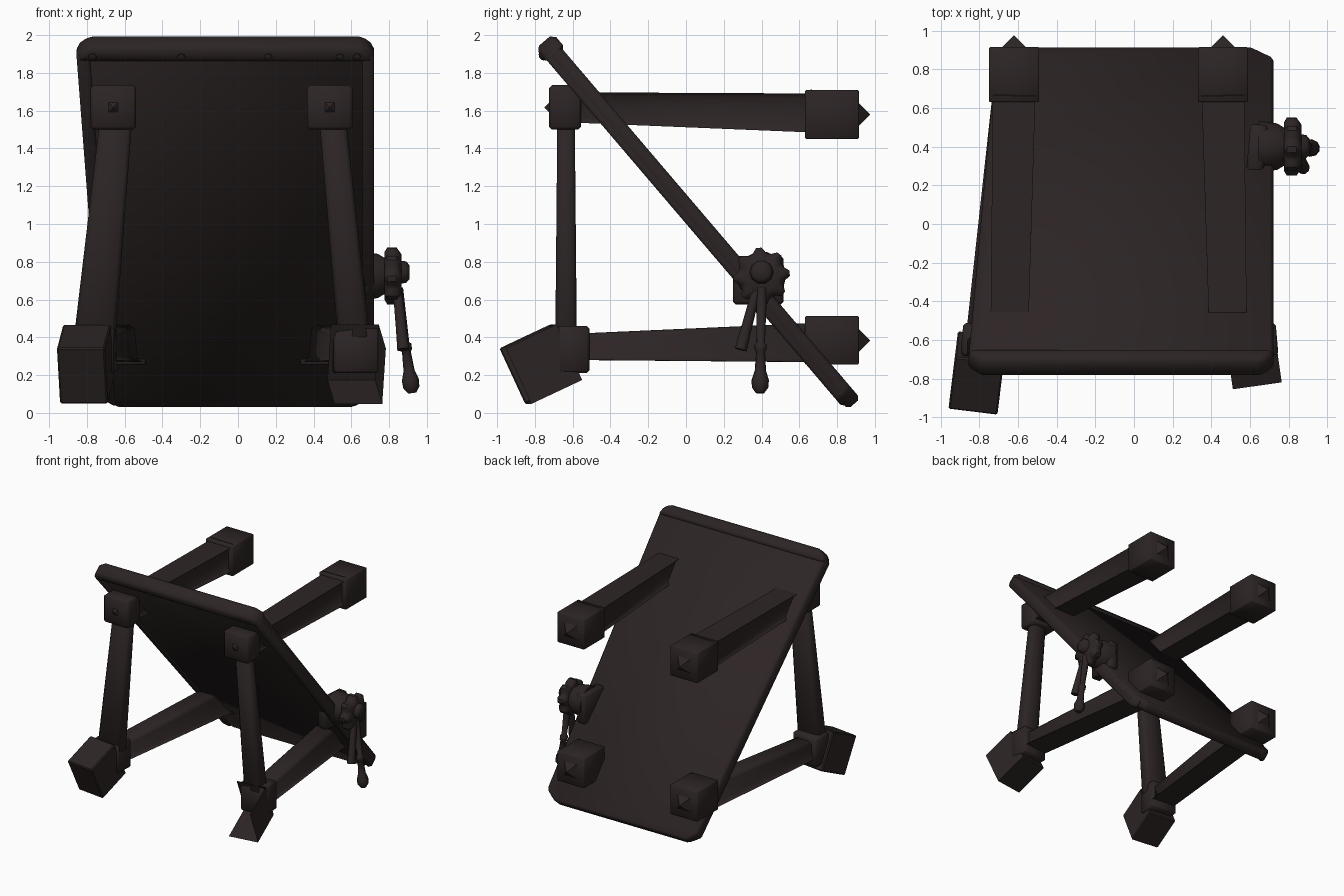
import bpy, bmesh, math
from mathutils import Vector, Matrix

if "Cube" in bpy.data.objects:
    bpy.data.objects.remove(bpy.data.objects["Cube"])

mat = bpy.data.materials.new("dark brown wood")
mat.diffuse_color = (0.026, 0.018, 0.018, 1)
mat.use_nodes = True
mat.node_tree.nodes["Principled BSDF"].inputs["Base Color"].default_value = mat.diffuse_color
DOWN = Vector((0, 0.649, -0.761))   # down the board slope
NORM = Vector((0, 0.761, 0.649))    # out of the board's upper face


def finish(bm, name, bevel=0.0, smooth=True):
    if bevel:
        bmesh.ops.bevel(bm, geom=bm.edges[:], offset=bevel, segments=1, affect='EDGES')
    bmesh.ops.recalc_face_normals(bm, faces=bm.faces[:])
    me = bpy.data.meshes.new(name)
    bm.to_mesh(me)
    bm.free()
    ob = bpy.data.objects.new(name, me)
    bpy.context.collection.objects.link(ob)
    me.materials.append(mat)
    if smooth:
        bpy.ops.object.select_all(action='DESELECT')
        ob.select_set(True)
        bpy.context.view_layer.objects.active = ob
        bpy.ops.object.shade_smooth_by_angle(angle=math.radians(50))
    return ob


def box(name, lo, hi, bevel=0.008, spike=0, turn=0):
    """Block, optionally with a small pyramid point on its outer y face."""
    lo, hi = Vector(lo), Vector(hi)
    c = (lo + hi) / 2
    rot = Matrix.Rotation(math.radians(turn), 3, 'Z')
    bm = bmesh.new()
    bmesh.ops.create_cube(bm, size=1)
    for v in bm.verts:
        v.co = c + rot @ (v.co * (hi - lo))
    finish(bm, name, bevel)
    if spike:
        y = hi.y if spike > 0 else lo.y
        r = min(0.06, abs(spike))
        bm = bmesh.new()
        base = [bm.verts.new((c.x + a * r, y, c.z + b * r))
                for a, b in ((-1, -1), (1, -1), (1, 1), (-1, 1))]
        tip = bm.verts.new((c.x, y + spike, c.z))
        for i in range(4):
            bm.faces.new((base[i], base[(i + 1) % 4], tip))
        bm.faces.new(base)
        finish(bm, name + "_point", 0, False)


def beam(name, a, b, sa, sb, bevel=0.022):
    """Tapered square beam from a to b, half sizes (x, other) at each end."""
    a, b = Vector(a), Vector(b)
    d = (b - a).normalized()
    side = (Vector((1, 0, 0)) - d * d.x).normalized()
    up = d.cross(side)
    bm = bmesh.new()
    bmesh.ops.create_cube(bm, size=2)
    for v in bm.verts:
        p, s = (b, sb) if v.co.z > 0 else (a, sa)
        v.co = p + side * v.co.x * s[0] + up * v.co.y * s[1]
    finish(bm, name, bevel)


def place(x, s, n):
    """Board space (x, distance down the slope, height off the slope) to world."""
    return Vector((x, -0.66, 1.933)) + DOWN * s + NORM * n


def prism(name, pts, n0, n1, bevel):
    bm = bmesh.new()
    f = bm.faces.new([bm.verts.new(place(x, s, n0)) for x, s in pts])
    r = bmesh.ops.extrude_face_region(bm, geom=[f])
    vs = [g for g in r['geom'] if isinstance(g, bmesh.types.BMVert)]
    bmesh.ops.translate(bm, verts=vs, vec=NORM * (n1 - n0))
    finish(bm, name, bevel)


def lathe(name, prof, origin, axis, sides=14, bumps=0, bump=0.0):
    """Revolve (distance, radius) points around an axis."""
    rot = Vector(axis).to_track_quat('Z', 'Y').to_matrix()
    bm = bmesh.new()
    rings = []
    for h, r in prof:
        ring = []
        for i in range(sides):
            t = 2 * math.pi * i / sides
            q = r + (bump if bumps and i % (sides // bumps) < 2 else 0)
            ring.append(bm.verts.new(Vector(origin) + rot @ Vector((q * math.cos(t), q * math.sin(t), h))))
        rings.append(ring)
    for p, q in zip(rings, rings[1:]):
        for i in range(sides):
            j = (i + 1) % sides
            bm.faces.new((p[i], p[j], q[j], q[i]))
    bm.faces.new(rings[0])
    bm.faces.new(rings[-1])
    finish(bm, name)


# sloping board with side rails underneath and a thick top bar
prism("board", [(-0.855, -0.02), (-0.79, -0.08), (0.66, -0.08), (0.72, -0.02), (0.72, 2.36),
                (0.61, 2.44), (-0.64, 2.44), (-0.715, 2.37)], -0.088, 0, 0.018)
prism("left_rail", [(-0.855, -0.02), (-0.785, -0.02), (-0.65, 2.42), (-0.715, 2.37)], -0.102, -0.02, 0.012)
prism("right_rail", [(0.66, -0.02), (0.72, -0.02), (0.72, 2.36), (0.66, 2.41)], -0.102, -0.02, 0.012)
prism("top_bar", [(-0.855, -0.025), (-0.79, -0.085), (0.66, -0.085), (0.72, -0.025), (0.72, 0.02),
                  (-0.852, 0.02)], -0.108, 0.016, 0.024)

# rivets on the top bar
for x in (-0.77, -0.3, 0.16, 0.54, 0.63):
    lathe("rivet", [(-0.01, 0.022), (0.008, 0.022), (0.016, 0.008)],
          place(x, -0.03, -0.106), -NORM, 8)

# frame: posts, caps, beams and end blocks on each side
# (side, cap x, beam x, back x, post bottom x, post top x, post half widths, collar x range)
sides = [("left", -0.66, -0.645, -0.62, -0.76, -0.645, 0.11, 0.085, -0.89, -0.65),
         ("right", 0.485, 0.487, 0.46, 0.615, 0.50, 0.085, 0.07, 0.50, 0.74)]
for n, cx, ux, bx, pb, pt, wb, wt, c0, c1 in sides:
    beam(n + "_post", (pb, -0.635, 0.38), (pt, -0.635, 1.56), (wb, 0.057), (wt, 0.046))
    box(n + "_post_cap", (cx - 0.12, -0.725, 1.5), (cx + 0.12, -0.555, 1.735), 0.015, -0.025)
    beam(n + "_upper_beam", (ux, -0.6, 1.617), (bx, 0.66, 1.588), (0.075, 0.08), (0.088, 0.103))
    box(n + "_upper_block", (bx - 0.13, 0.63, 1.45), (bx + 0.13, 0.915, 1.71), 0.006, 0.06)
    beam(n + "_lower_beam", (pb, -0.57, 0.35), (bx, 0.66, 0.372), (0.085, 0.07), (0.09, 0.103))
    box(n + "_lower_block", (bx - 0.13, 0.63, 0.255), (bx + 0.13, 0.915, 0.512), 0.006, 0.06)
    box(n + "_collar", (c0, -0.69, 0.21), (c1, -0.52, 0.46), 0.015, 0, -5 if n == "left" else 5)

# tilted feet; the right one is broken open at its front, top and left
for n, x, turn in (("left", -0.808, -7), ("right", 0.628, 8)):
    bm = bmesh.new()
    bmesh.ops.create_cube(bm, size=1)
    if n == "right":
        gone = [f for f in bm.faces if f.normal.y < -0.5 or f.normal.z > 0.5 or f.normal.x < -0.5]
        bmesh.ops.delete(bm, geom=gone, context='FACES')
    m = (Matrix.Translation((x, -0.770, 0.258)) @ Matrix.Rotation(math.radians(turn), 4, 'Z')
         @ Matrix.Rotation(math.radians(25), 4, 'X') @ Matrix.Diagonal((0.255, 0.30, 0.325, 1)))
    bmesh.ops.transform(bm, matrix=m, verts=bm.verts[:])
    finish(bm, n + "_foot", 0.008 if n == "left" else 0, False)

# crank: square bracket on the board edge, hub, toothed wheel and nub
hub = (0, 0.40, 0.725)
X = (1, 0, 0)
box("crank_bracket", (0.59, 0.25, 0.575), (0.68, 0.515, 0.83), 0.015, 0, -5)
lathe("crank_hub", [(0.64, 0.13), (0.68, 0.13), (0.74, 0.12), (0.79, 0.09)], hub, X, 14)
lathe("crank_wheel", [(0.775, 0.10), (0.79, 0.125), (0.84, 0.125), (0.865, 0.09)], hub, X, 32, 8, 0.025)
lathe("crank_nub", [(0.85, 0.065), (0.89, 0.06), (0.907, 0.04)], (0, 0.40, 0.745), X, 10)

# crank handles
a, b = Vector((0.845, 0.40, 0.66)), Vector((0.922, 0.392, 0.105))
L = (b - a).length
lathe("long_handle", [(0, 0.03), (0.29, 0.022), (0.30, 0.032), (0.33, 0.032), (0.34, 0.024),
                      (L - 0.12, 0.03), (L - 0.07, 0.046), (L - 0.03, 0.044), (L, 0.022)], a, b - a, 10)
a, b = Vector((0.845, 0.37, 0.64)), Vector((0.875, 0.29, 0.335))
lathe("short_handle", [(0, 0.026), (0.2, 0.03), ((b - a).length, 0.034)], a, b - a, 8)
